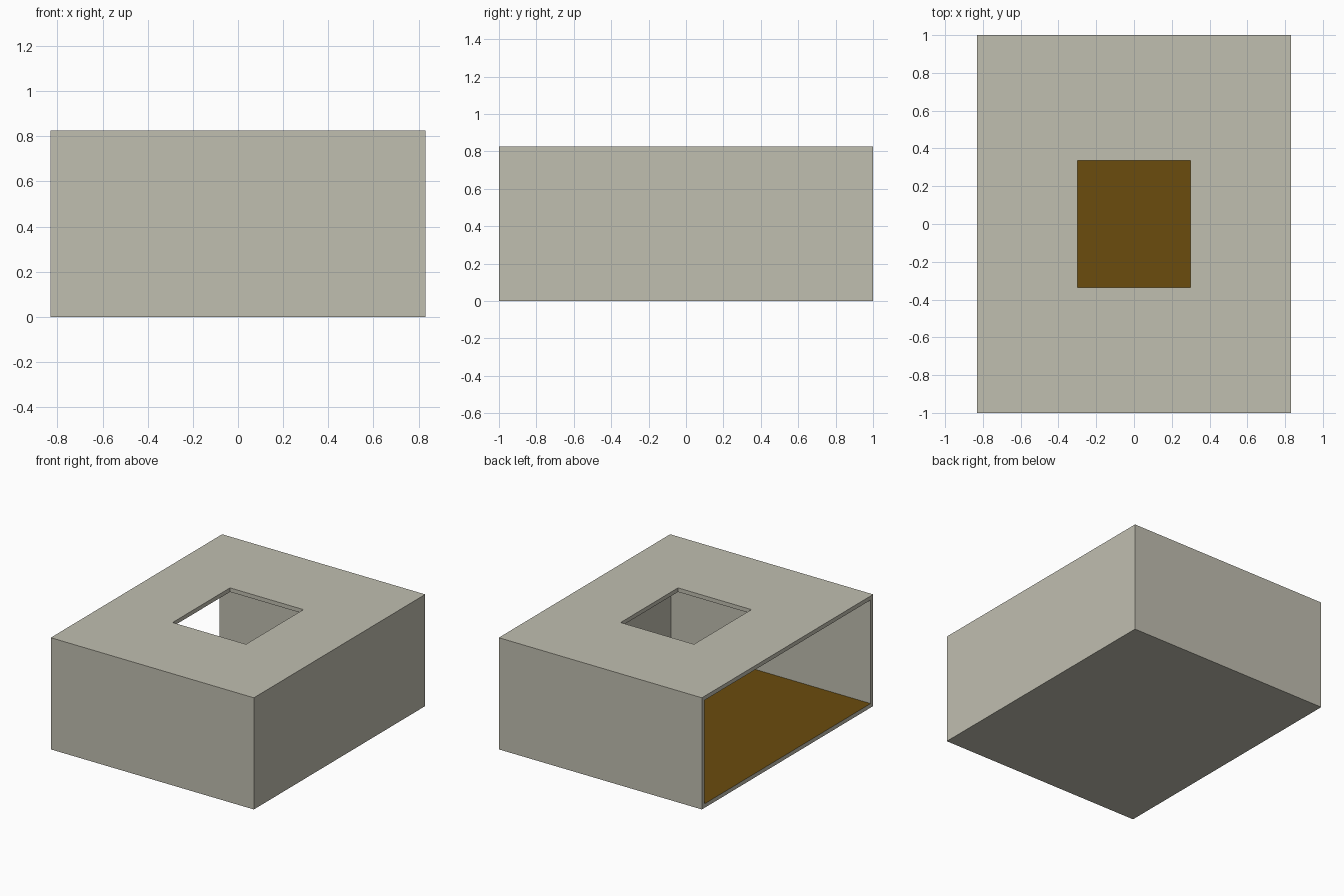
import bpy
from mathutils import Vector

cube = bpy.data.objects.get("Cube")
if cube:
    bpy.data.objects.remove(cube, do_unlink=True)

HALF_X, HALF_Y, HEIGHT = 0.83, 1.0, 0.825
WALL = 0.03


def material(name, colour):
    mat = bpy.data.materials.new(name)
    mat.use_nodes = True
    mat.diffuse_color = colour
    mat.node_tree.nodes["Principled BSDF"].inputs["Base Color"].default_value = colour
    return mat


def box(name, low, high):
    low, high = Vector(low), Vector(high)
    bpy.ops.mesh.primitive_cube_add(size=1, location=(low + high) / 2)
    obj = bpy.context.object
    obj.name = name
    obj.scale = high - low
    bpy.ops.object.transform_apply(location=True, rotation=False, scale=True)
    return obj


def cut(target, cutter):
    mod = target.modifiers.new("cut", "BOOLEAN")
    mod.operation = "DIFFERENCE"
    mod.solver = "EXACT"
    mod.object = cutter
    bpy.context.view_layer.objects.active = target
    bpy.ops.object.modifier_apply(modifier=mod.name)
    bpy.data.objects.remove(cutter, do_unlink=True)


plaster = material("warm grey plaster", (0.53, 0.517, 0.435, 1))
wood = material("brown floor", (0.145, 0.072, 0.004, 1))

# Hollow room, open on the -x side
room = box("room_shell", (-HALF_X, -HALF_Y, 0), (HALF_X, HALF_Y, HEIGHT))
cut(room, box("cavity_cutter",
              (-HALF_X - 0.2, -HALF_Y + WALL, WALL),
              (HALF_X - WALL, HALF_Y - WALL, HEIGHT - WALL)))

# Roof hatch
cut(room, box("hatch_cutter", (-0.3, -0.335, HEIGHT / 2), (0.3, 0.335, HEIGHT + 0.2)))

# Brown on the inside floor, grey everywhere else
room.data.materials.clear()
room.data.materials.append(plaster)
room.data.materials.append(wood)
for face in room.data.polygons:
    is_floor = face.normal.z > 0.9 and face.center.z < HEIGHT / 2
    face.material_index = 1 if is_floor else 0
